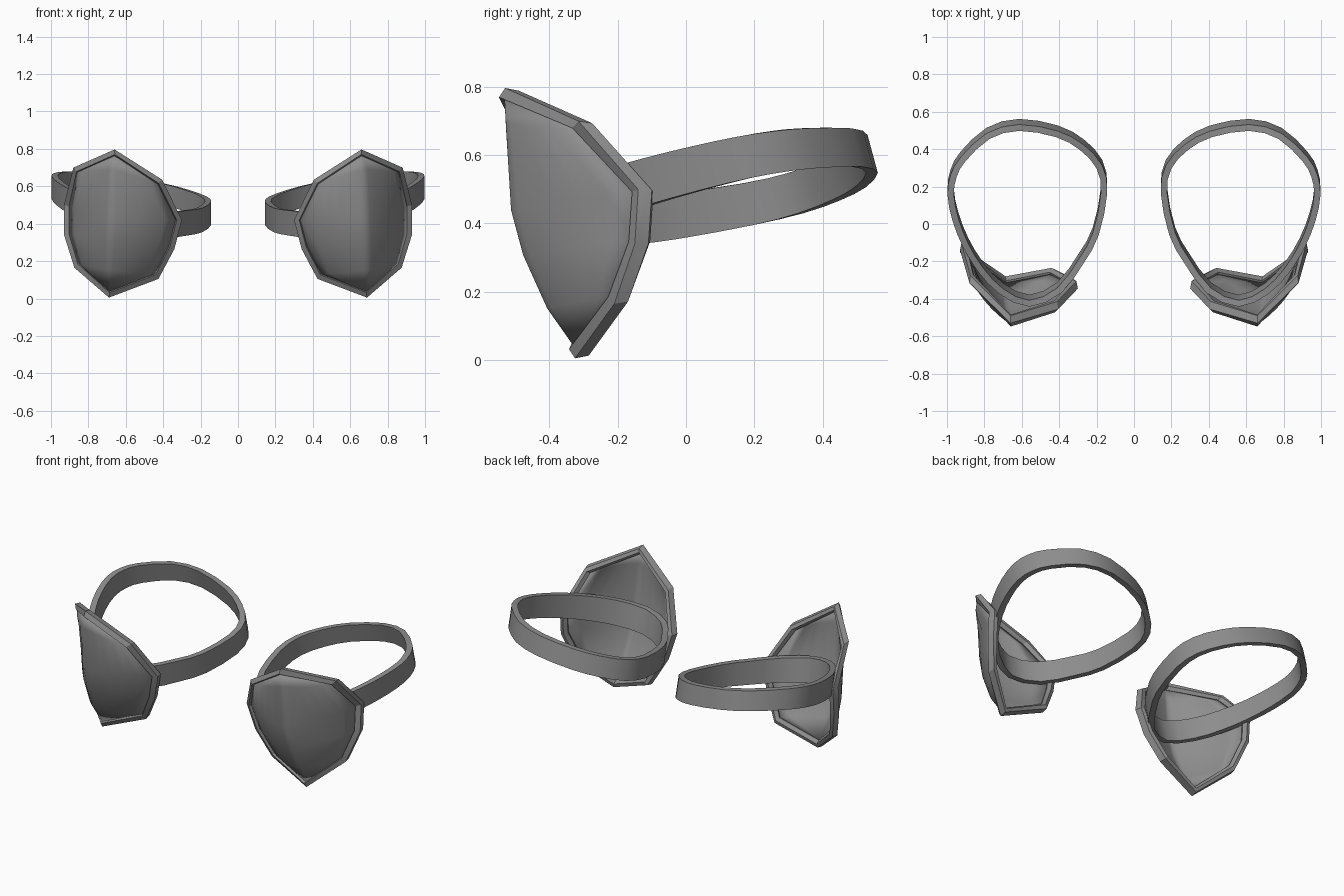
import bpy, bmesh, math
from mathutils import Vector

cube = bpy.data.objects.get("Cube")
if cube:
    bpy.data.objects.remove(cube, do_unlink=True)

grey = bpy.data.materials.new("mid_grey")
grey.use_nodes = True
COLOUR = (0.27, 0.27, 0.27, 1)
grey.diffuse_color = COLOUR
grey.node_tree.nodes["Principled BSDF"].inputs["Base Color"].default_value = COLOUR

# Plate outline: top, down the outer side, bottom, up the inner side
OUTLINE = [Vector(p) for p in (
    (.66, -.53, .797), (.88, -.315, .70), (.93, -.14, .50), (.93, -.15, .34),
    (.875, -.21, .165), (.69, -.325, .005), (.425, -.28, .105),
    (.34, -.32, .265), (.30, -.345, .42), (.405, -.455, .635))]
RIDGE = [Vector(p) for p in (
    (.67, -.52, .69), (.68, -.505, .44), (.685, -.47, .31), (.69, -.40, .155))]
CENTRE = Vector((.64, 0, .42))

# Strap path seen from above
PATH = [Vector(p) for p in (
    (.56, -.41), (.71, -.345), (.82, -.23), (.90, -.10), (.955, .04),
    (.98, .17), (.965, .27), (.915, .36), (.78, .485), (.615, .53),
    (.41, .495), (.28, .425), (.185, .32), (.16, .18), (.205, -.04),
    (.28, -.18), (.40, -.34))]


def make_object(name, rows, side, closed_u, closed_v, angle, solid=0):
    """Skin a grid of points into a mesh, mirrored in x when side is -1."""
    bm = bmesh.new()
    grid = [[bm.verts.new((p.x * side, p.y, p.z)) for p in r] for r in rows]
    nu, nv = len(grid), len(grid[0])
    for i in range(nu if closed_u else nu - 1):
        for j in range(nv if closed_v else nv - 1):
            a, b = grid[i], grid[(i + 1) % nu]
            k = (j + 1) % nv
            bm.faces.new((a[j], a[k], b[k], b[j]))
    bmesh.ops.remove_doubles(bm, verts=bm.verts, dist=.0005)
    bmesh.ops.recalc_face_normals(bm, faces=bm.faces)
    mesh = bpy.data.meshes.new(name)
    bm.to_mesh(mesh)
    bm.free()
    mesh.materials.append(grey)
    ob = bpy.data.objects.new(name, mesh)
    bpy.context.collection.objects.link(ob)
    bpy.ops.object.select_all(action='DESELECT')
    ob.select_set(True)
    bpy.context.view_layer.objects.active = ob
    bpy.ops.object.shade_smooth_by_angle(angle=math.radians(angle))
    if solid:
        mod = ob.modifiers.new("thickness", 'SOLIDIFY')
        mod.thickness = solid
        mod.offset = 0
    return ob


def inset(p, distance, dy):
    """Move an outline point toward the plate centre and along y."""
    d = Vector((CENTRE.x - p.x, 0, CENTRE.z - p.z)).normalized()
    return p + d * distance + Vector((0, dy, 0))


def rim_rows():
    # Bevelled front lip, groove, and flat back frame
    section = ((0, 0), (.027, -.018), (.034, -.002), (.045, .022),
               (.03, .045), (.008, .04))
    return [[inset(p, d, dy) for d, dy in section] for p in OUTLINE]


def shell_rows():
    edge = [inset(p, .035, .006) for p in OUTLINE]
    steps = (0, .07, .2, .4, .6, .8, 1)
    bulge = (.02, .035, .035, .02)
    rows = [[edge[0]] * (2 * len(steps) - 1)]
    for k, top in enumerate(RIDGE):
        def point(end, t, push):
            return top.lerp(end, t) + push * (bulge[k] * 4 * t * (1 - t))
        inner = [point(edge[9 - k], t, Vector((-.3, -.9, 0))) for t in steps]
        outer = [point(edge[k + 1], t, Vector((.6, -.6, 0))) for t in steps]
        rows.append(inner[::-1] + outer[1:])
    rows.append([edge[5]] * (2 * len(steps) - 1))
    return rows


def strap_rows():
    # Smooth the path, then sweep a tilted flat band along it
    n, pts = len(PATH), []
    for i in range(n):
        a, b, c, d = (PATH[(i + k) % n] for k in (-1, 0, 1, 2))
        pts += [b, (b + c) * .5625 - (a + d) * .0625]
    rows = []
    for i, p in enumerate(pts):
        t = (pts[(i + 1) % len(pts)] - pts[i - 1]).normalized()
        normal = Vector((t.y, -t.x))
        z = .49 + .2 * p.y + .17 * (p.x - .57)
        half = .064 - .016 * p.y
        row = []
        for n_off, h in ((.017, 1), (.017, -1), (-.017, -1), (-.017, 1)):
            q = p + normal * n_off
            row.append(Vector((q.x, q.y - .015 * h, z + half * h)))
        rows.append(row)
    return rows


for label, side in (("left", 1), ("right", -1)):
    make_object(label + "_pad_rim", rim_rows(), side, True, True, 25)
    make_object(label + "_pad_shell", shell_rows(), side, False, False, 50, .016)
    make_object(label + "_strap", strap_rows(), side, True, True, 35)
